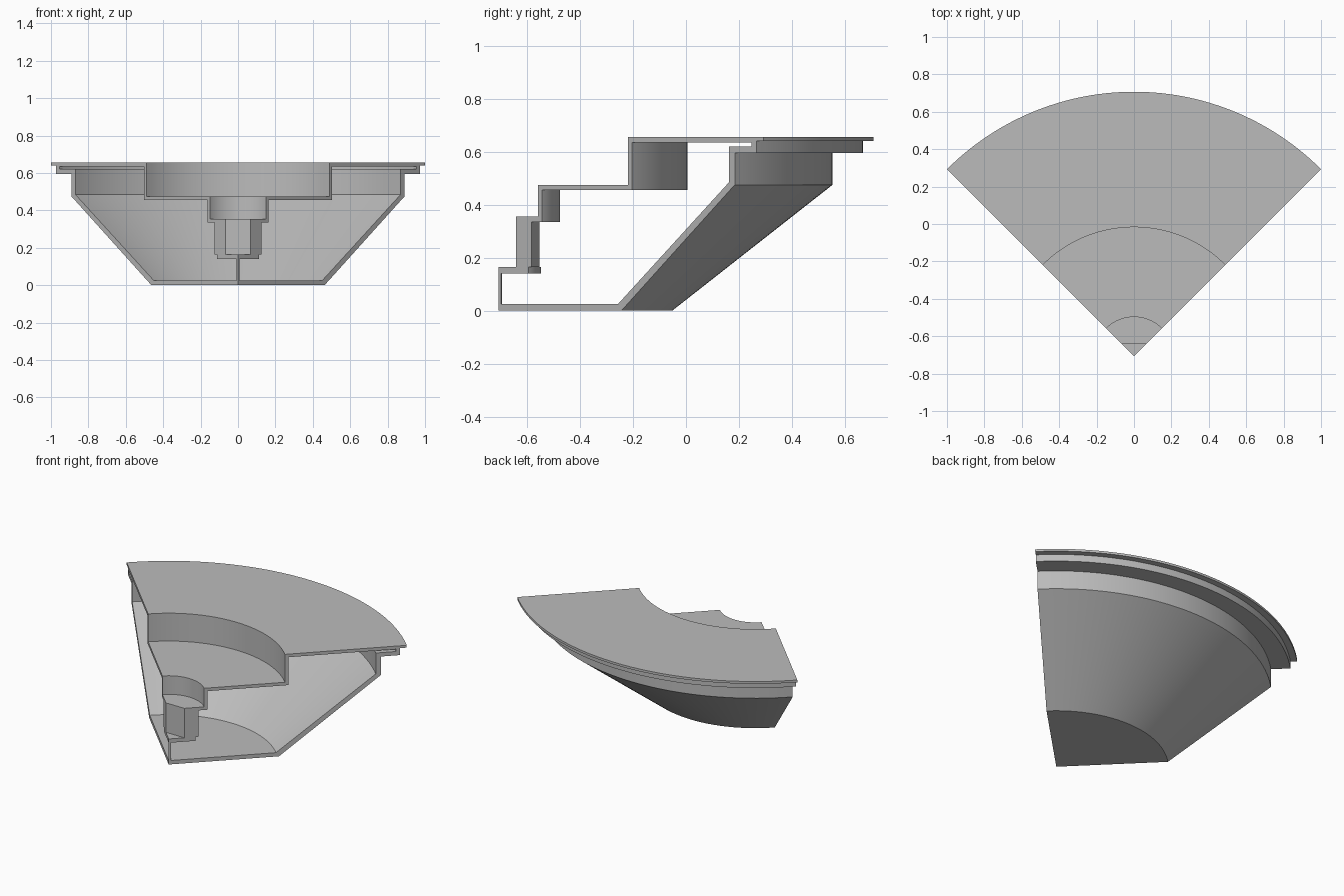
import bpy, bmesh
from math import cos, sin, pi, radians

cube = bpy.data.objects.get("Cube")
if cube:
    bpy.data.objects.remove(cube)

APEX_Y = -0.707          # rotation axis of the quarter section
START, SWEEP = pi / 4, pi / 2
STEPS = 48

plastic = bpy.data.materials.new("plain grey")
GREY = (0.5, 0.5, 0.5, 1)
plastic.use_nodes = True
plastic.diffuse_color = GREY
shader = next(n for n in plastic.node_tree.nodes if n.type == 'BSDF_PRINCIPLED')
shader.inputs["Base Color"].default_value = GREY


def finish(name, bm):
    bmesh.ops.remove_doubles(bm, verts=bm.verts, dist=1e-5)
    bmesh.ops.dissolve_degenerate(bm, edges=bm.edges, dist=1e-6)
    bmesh.ops.recalc_face_normals(bm, faces=bm.faces)
    mesh = bpy.data.meshes.new(name)
    bm.to_mesh(mesh)
    bm.free()
    mesh.materials.append(plastic)
    obj = bpy.data.objects.new(name, mesh)
    bpy.context.collection.objects.link(obj)
    bpy.ops.object.select_all(action='DESELECT')
    obj.select_set(True)
    bpy.context.view_layer.objects.active = obj
    bpy.ops.object.shade_smooth_by_angle(angle=radians(25))
    return obj


def arc(radius, steps=STEPS):
    angles = [START + SWEEP * i / steps for i in range(steps + 1)]
    return [(radius * cos(a), radius * sin(a)) for a in angles]


def quarter_turn(name, profile):
    """Sweep a closed (radius, height) profile through a quarter turn."""
    bm = bmesh.new()
    rings = [[bm.verts.new((r * x, APEX_Y + r * y, z)) for r, z in profile]
             for x, y in arc(1)]
    n = len(profile)
    for a, b in zip(rings, rings[1:]):
        for i in range(n):
            j = (i + 1) % n
            if profile[i][0] == 0 and profile[j][0] == 0:
                continue
            bm.faces.new((a[i], a[j], b[j], b[i]))
    bm.faces.new(rings[0])
    bm.faces.new(rings[-1])
    return finish(name, bm)


def slab(name, outline, low, high):
    """Extrude a footprint measured from the axis."""
    bm = bmesh.new()
    face = bm.faces.new([bm.verts.new((x, APEX_Y + y, low)) for x, y in outline])
    extruded = bmesh.ops.extrude_face_region(bm, geom=[face])["geom"]
    moved = [v for v in extruded if isinstance(v, bmesh.types.BMVert)]
    bmesh.ops.translate(bm, verts=moved, vec=(0, 0, high - low))
    return finish(name, bm)


# Tapered bowl with flange and raised lip
quarter_turn("bowl", [
    (0, 0), (0.655, 0), (1.26, 0.475), (1.26, 0.595), (1.375, 0.595),
    (1.375, 0.64), (1.35, 0.64), (1.35, 0.62), (1.23, 0.62),
    (1.23, 0.485), (0.637, 0.025), (0, 0.025)])

# Stepped lid
quarter_turn("lid", [
    (0.69, 0.655), (1.414, 0.655), (1.414, 0.64), (1.35, 0.64),
    (1.35, 0.635), (0.712, 0.635), (0.712, 0.455), (0.232, 0.455),
    (0.232, 0.335), (0.21, 0.335), (0.21, 0.475), (0.69, 0.475)])

# Square socket in the middle of the lid
HOLE = 0.066
hole_edge = [(-HOLE, HOLE), (HOLE, HOLE)]
slab("socket_ledge", arc(0.21) + hole_edge, 0.335, 0.355)
slab("socket_wall", [(0.125, 0.125), (0.065, 0.155), (-0.065, 0.155),
                     (-0.125, 0.125)] + hole_edge, 0.165, 0.335)
slab("socket_floor", arc(0.16) + [(0, 0)], 0.14, 0.165)

# Thin post under the socket
slab("centre_post", arc(0.013, 8) + [(0, 0)], 0.025, 0.14)
